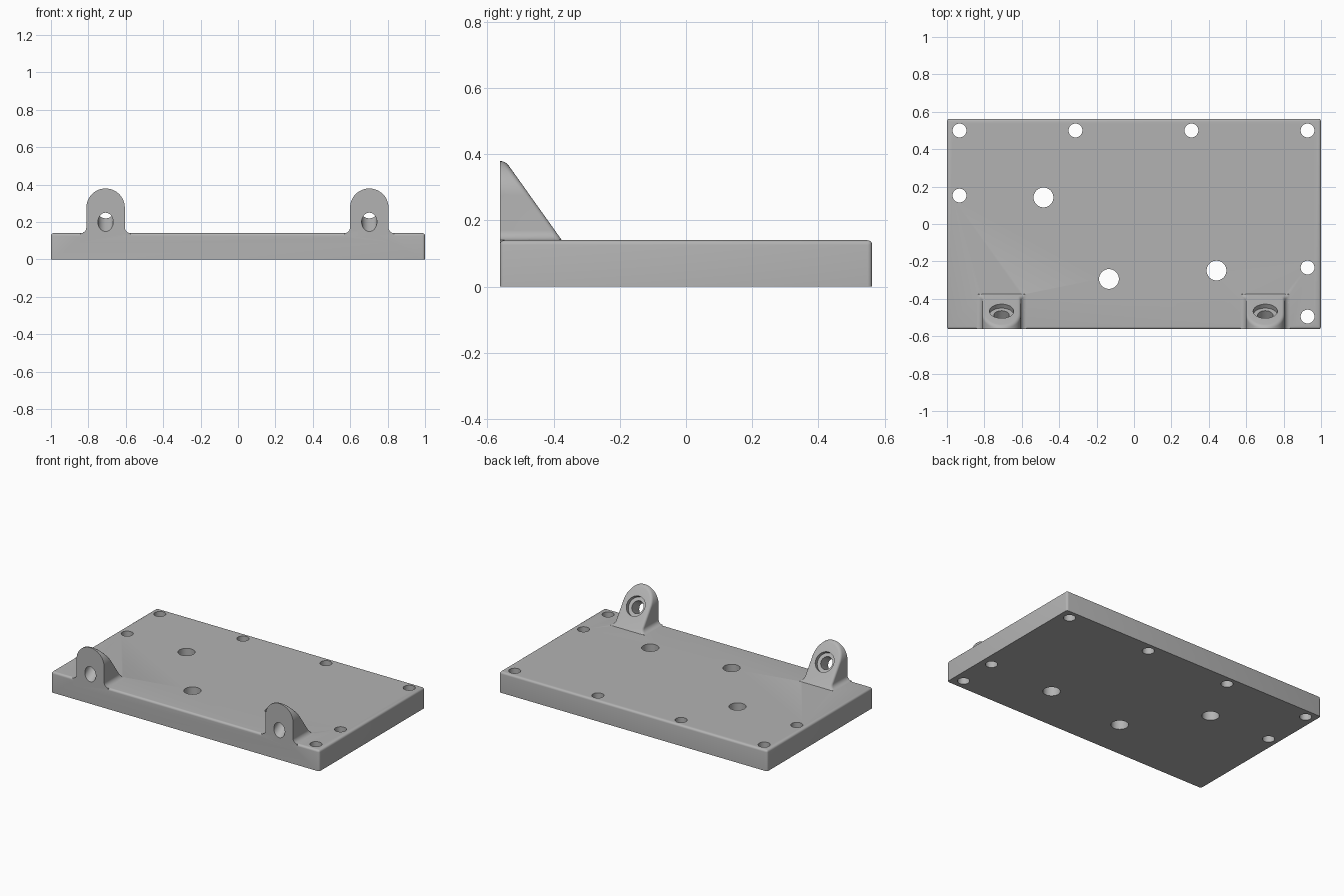
import bpy, bmesh, math
from mathutils import Matrix, Vector

if "Cube" in bpy.data.objects:
    bpy.data.objects.remove(bpy.data.objects["Cube"])

HX, HY, H = 1.0, 0.5625, 0.14

grey = bpy.data.materials.new("grey")
grey.diffuse_color = (0.45, 0.45, 0.45, 1)
grey.use_nodes = True
grey.node_tree.nodes["Principled BSDF"].inputs["Base Color"].default_value = grey.diffuse_color


def to_object(name, bm):
    bmesh.ops.recalc_face_normals(bm, faces=bm.faces)
    me = bpy.data.meshes.new(name)
    bm.to_mesh(me)
    bm.free()
    me.materials.append(grey)
    ob = bpy.data.objects.new(name, me)
    bpy.context.collection.objects.link(ob)
    return ob


def boolean(target, tool, mode):
    mod = target.modifiers.new(mode.lower(), 'BOOLEAN')
    mod.operation, mod.solver, mod.object = mode, 'EXACT', tool
    bpy.context.view_layer.objects.active = target
    bpy.ops.object.modifier_apply(modifier=mod.name)
    bpy.data.objects.remove(tool)


def cylinder(bm, radius, start, end, segments=40):
    start, end = Vector(start), Vector(end)
    axis = end - start
    mat = Matrix.Translation((start + end) / 2) @ axis.to_track_quat('Z', 'Y').to_matrix().to_4x4()
    bmesh.ops.create_cone(bm, cap_ends=True, segments=segments, radius1=radius,
                          radius2=radius, depth=axis.length, matrix=mat)


# Base plate with rounded top and vertical edges
bm = bmesh.new()
bmesh.ops.create_cube(bm, size=1, matrix=Matrix.Translation((0, 0, H / 2))
                      @ Matrix.Diagonal((2 * HX, 2 * HY, H, 1)))
edges = [e for e in bm.edges if max(v.co.z for v in e.verts) > 0.1]
bmesh.ops.bevel(bm, geom=edges, offset=0.014, segments=4, profile=0.5, affect='EDGES')
plate = to_object("mounting_plate", bm)

# Tilted lugs: rounded tab outline with base fillets, cut by a sloping back
SLOPE = Vector((0, 0.814, 0.58))
FOOT = Vector((0, -0.375, H))
W, TOP, FIL = 0.103, 0.379, 0.03


def lug(cx):
    half = []
    for i in range(9):                       # base fillet
        a = math.pi / 2 * i / 8
        half.append((W + FIL - FIL * math.sin(a), H + FIL - FIL * math.cos(a)))
    for i in range(13):                      # half of the rounded top
        a = math.pi / 2 * i / 12
        half.append((W * math.cos(a), TOP - W + W * math.sin(a)))
    half.insert(0, (W + FIL, 0.09))
    outline = half + [(-x, z) for x, z in half[-2::-1]]
    bm = bmesh.new()
    face = bm.faces.new([bm.verts.new((cx + x, -HY, z)) for x, z in outline])
    ext = bmesh.ops.extrude_face_region(bm, geom=[face])['geom']
    bmesh.ops.translate(bm, vec=(0, 0.4, 0), verts=[v for v in ext if isinstance(v, bmesh.types.BMVert)])
    cut = bmesh.ops.bisect_plane(bm, geom=bm.verts[:] + bm.edges[:] + bm.faces[:],
                                 plane_co=FOOT, plane_no=SLOPE, clear_outer=True)['geom_cut']
    rim = [e for e in cut if isinstance(e, bmesh.types.BMEdge)]
    bmesh.ops.edgeloop_fill(bm, edges=rim)
    # soften the rim of the sloping face
    soft = [e for e in rim if sum(v.co.z for v in e.verts) / 2 > 0.143]
    bmesh.ops.bevel(bm, geom=soft, offset=0.014, segments=4, profile=0.5,
                    affect='EDGES', clamp_overlap=False)
    return to_object("lug", bm)


for cx in (-0.708, 0.702):
    boolean(plate, lug(cx), 'UNION')

# Vertical screw holes, seven small and three large
holes = [(0.037, [(-0.933, 0.5), (-0.313, 0.5), (0.307, 0.5), (0.928, 0.5),
                  (-0.933, 0.152), (0.928, -0.233), (0.928, -0.495)]),
         (0.053, [(-0.484, 0.142), (-0.134, -0.294), (0.441, -0.249)])]
bm = bmesh.new()
for r, spots in holes:
    for x, y in spots:
        cylinder(bm, r, (x, y, -0.1), (x, y, 0.3))
boolean(plate, to_object("hole_cutter", bm), 'DIFFERENCE')

# Slanted lug holes with a counterbore on the sloping side
for radius, inner in ((0.041, -0.18), (0.065, -0.03)):
    bm = bmesh.new()
    for cx in (-0.708, 0.702):
        mid = Vector((cx, -0.463, 0.27))
        cylinder(bm, radius, mid + SLOPE * inner, mid + SLOPE * 0.1)
    boolean(plate, to_object("lug_hole_cutter", bm), 'DIFFERENCE')

plate.select_set(True)
bpy.context.view_layer.objects.active = plate
bpy.ops.object.shade_smooth_by_angle(angle=math.radians(30))
